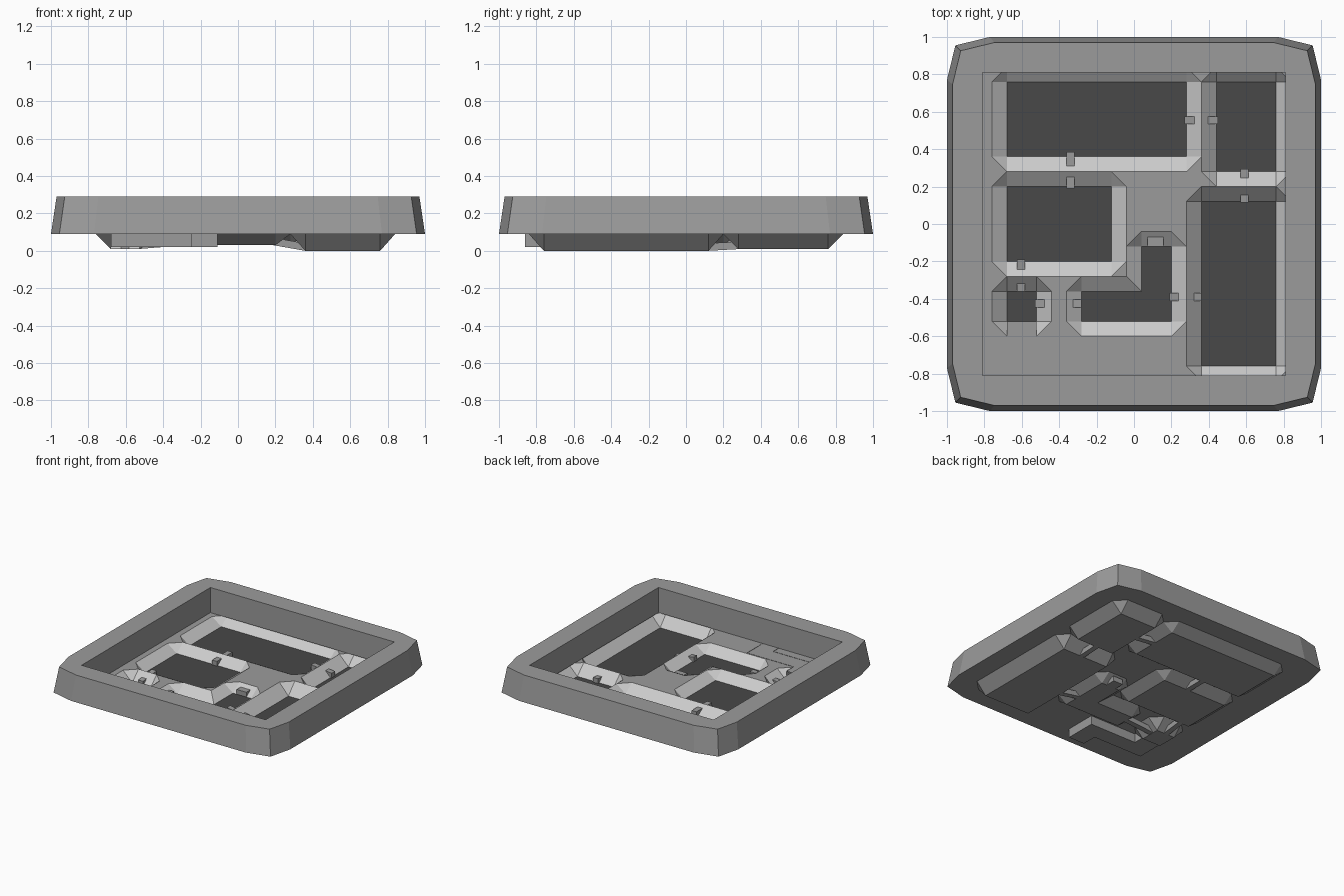
import bpy, bmesh
from mathutils import Vector

if "Cube" in bpy.data.objects:
    bpy.data.objects.remove(bpy.data.objects["Cube"])

TOP, RIM, S = 0.09, 0.29, 0.08     # ground level, rim top, tile size
# sunken rooms: x0, x1, y0, y1, floor height
ROOMS = [(-.68, .28, .36, .76, .03), (.44, .76, .28, .76, .01),
         (-.68, -.12, -.20, .20, .03), (.36, .76, -.76, .12, 0),
         (-.68, -.52, -.52, -.36, .01),
         (-.28, .20, -.52, -.36, .03), (.04, .20, -.36, -.12, .03)]


def material(name, g):
    m = bpy.data.materials.new(name)
    m.diffuse_color = (g, g, g, 1)
    m.use_nodes = True
    m.node_tree.nodes["Principled BSDF"].inputs["Base Color"].default_value = m.diffuse_color
    return m


STONE = material("grey_stone", .33)
PALE = material("pale_stone", .62)
DARK = material("dark_floor", .065)


def finish(bm, name, mat=STONE):
    bmesh.ops.remove_doubles(bm, verts=bm.verts, dist=1e-4)
    me = bpy.data.meshes.new(name)
    bm.to_mesh(me)
    bm.free()
    me.materials.append(mat)
    ob = bpy.data.objects.new(name, me)
    bpy.context.collection.objects.link(ob)
    return ob


def height(x, y):
    for a, b, c, d, z in ROOMS:
        if a - .01 < x < b + .01 and c - .01 < y < d + .01:
            return z
    return TOP


# tile sheet: level ground with sloped pits and chamfered pit corners,
# lined on the inside with pale slopes and dark floors
ground, slopes, floors = bmesh.new(), bmesh.new(), bmesh.new()
LIFT = Vector((0, 0, .002))


def face(bm, pts, lift=Vector()):
    bm.faces.new([bm.verts.new(p + lift) for p in pts])


for i in range(21):
    for j in range(21):
        x, y = -.84 + i * S, -.84 + j * S
        p = [Vector((px, py, height(px, py))) for px, py in
             ((x, y), (x + S, y), (x + S, y + S), (x, y + S))]
        # the passage roof meets the end of the entry room
        if -.68 < x + S / 2 < -.52 and -.6 < y + S / 2 < -.52:
            for q in p:
                q.z = TOP
        low = [q.z < TOP for q in p]
        if all(low):
            face(ground, p)
            face(floors, p, LIFT)
            continue
        pieces = [p]
        if low.count(True) in (1, 3):
            k = low.index(low.count(True) == 1) + (low.count(True) == 1)
            p = p[k % 4:] + p[:k % 4]
            pieces = [p[:3], [p[0], p[2], p[3]]]
        for piece in pieces:
            face(ground, piece)
            if min(q.z for q in piece) < TOP:
                face(slopes, piece, LIFT)
finish(ground, "ground")
finish(slopes, "room_slopes", PALE)
finish(floors, "room_floors", DARK)

# entry passage under the ground: floor and two stepped walls
left = [(-.68, -.52), (-.68, -.74), (-.25, -.74), (-.25, -.86)]
right = [(-.52, -.52), (-.52, -.61), (-.11, -.61), (-.11, -.86)]
bm = bmesh.new()
for line in (left, right[::-1], [left[-1], right[-1]]):
    for a, b in zip(line, line[1:]):
        face(bm, [Vector((*q, z)) for q, z in
                  ((b, .02), (a, .02), (a, TOP + .002), (b, TOP + .002))])
face(bm, [Vector((*q, .02)) for q in left + right[::-1]])
finish(bm, "entry_passage")

# raised rim with faceted corners
corner = [(1, .77), (.955, .955), (.77, 1)]
outline = (corner + [(-x, y) for x, y in corner[::-1]] +
           [(-x, -y) for x, y in corner] + [(x, -y) for x, y in corner[::-1]])
bm = bmesh.new()


def loop(pts, z, s=1):
    return [bm.verts.new((x * s, y * s, z)) for x, y in pts]


def square(r):
    # three points per corner, so rings match the outline
    return [(sx * r, sy * r) for sx, sy in ((1, 1), (-1, 1), (-1, -1), (1, -1)) for _ in range(3)]


rings = [loop(square(.84), TOP), loop(outline, TOP), loop(outline, RIM, .97),
         loop(square(.81), RIM), loop(square(.81), TOP)]
for a, b in zip(rings, rings[1:]):
    for k in range(12):
        n = (k + 1) % 12
        bm.faces.new((a[k], a[n], b[n], b[k]))
bmesh.ops.remove_doubles(bm, verts=bm.verts, dist=1e-4)
bmesh.ops.dissolve_degenerate(bm, edges=bm.edges, dist=1e-5)
finish(bm, "rim")


# tunnels between rooms: sloping square beams
def tunnel(name, a, b, w=.042, h=.04):
    a, b = Vector(a), Vector(b)
    side = Vector((b.y - a.y, a.x - b.x, 0)).normalized() * w / 2
    up = Vector((0, 0, h))
    bm = bmesh.new()
    ends = [[bm.verts.new(p + o) for o in (-side, side, side + up, up - side)] for p in (a, b)]
    for k in range(4):
        n = (k + 1) % 4
        bm.faces.new((ends[0][k], ends[0][n], ends[1][n], ends[1][k]))
    for e in ends:
        bm.faces.new(e)
    bmesh.ops.recalc_face_normals(bm, faces=bm.faces)
    finish(bm, name)


for n, (a, b) in enumerate([((.27, .555, .03), (.45, .555, .01)),
                            ((-.34, .385, .03), (-.34, .19, .03)),
                            ((.59, .295, .01), (.59, .115, 0)),
                            ((-.605, -.19, .03), (-.605, -.36, .01)),
                            ((-.53, -.425, .01), (-.28, -.425, .03)),
                            ((.19, -.39, .03), (.36, -.39, 0))]):
    tunnel(f"tunnel_{n + 1}", a, b)
tunnel("end_block", (.115, -.12, .03), (.115, -.04, .03), .085, .04)
